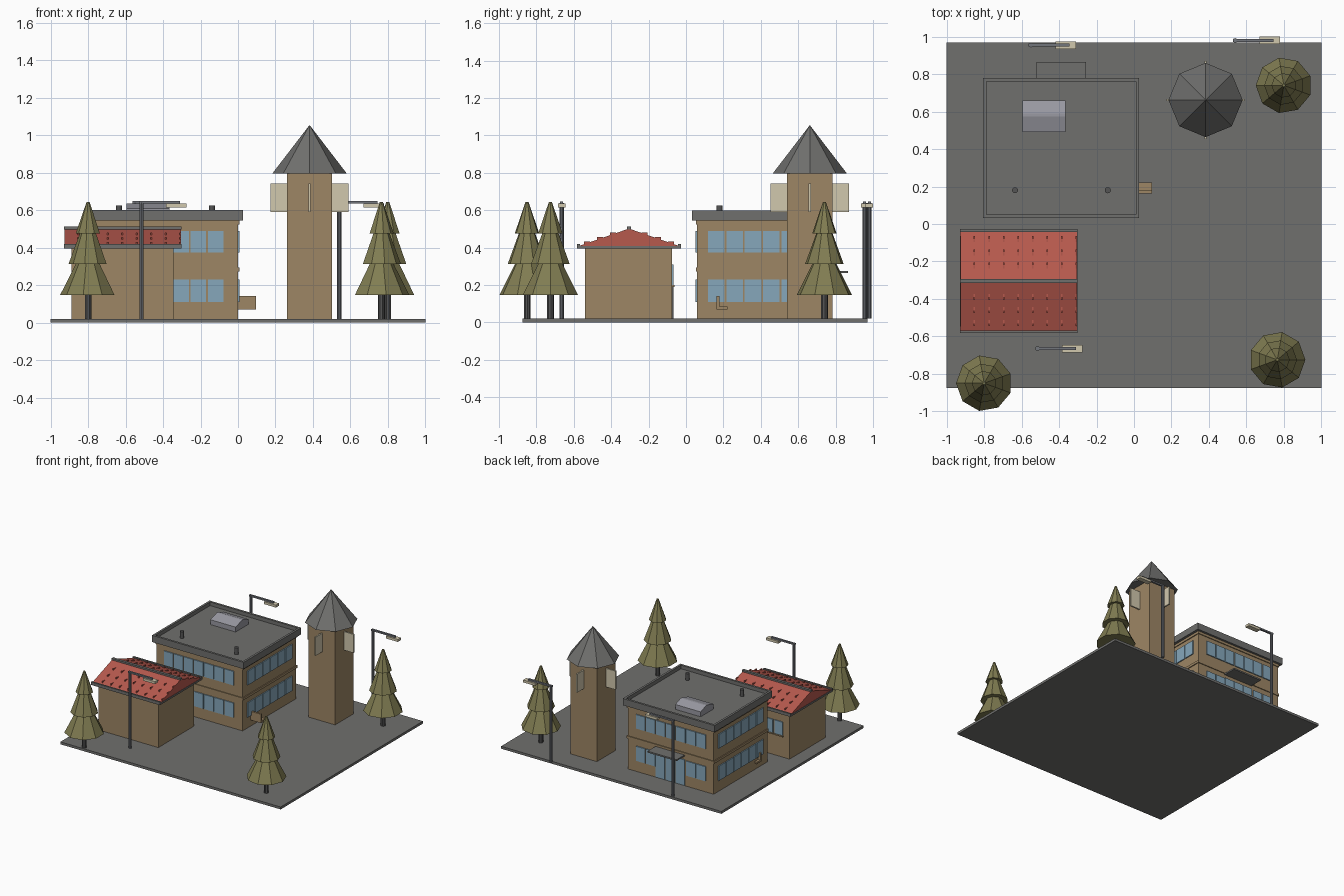
import bpy, bmesh, math
from mathutils import Matrix

cube = bpy.data.objects.get("Cube")
if cube:
    bpy.data.objects.remove(cube)


def material(name, r, g, b):
    m = bpy.data.materials.new(name)
    m.use_nodes = True
    m.diffuse_color = (r, g, b, 1)
    m.node_tree.nodes["Principled BSDF"].inputs["Base Color"].default_value = (r, g, b, 1)
    return m


BROWN = material("wall brown", .34, .24, .13)
GRAY = material("slate gray", .16, .16, .155)
DARK = material("dark gray", .09, .09, .09)
RED = material("tile red", .47, .10, .075)
BLUE = material("window blue", .24, .39, .50)
GREEN = material("tree green", .22, .205, .085)
CREAM = material("cream", .64, .58, .42)
LIGHT = material("light gray", .32, .32, .36)
STEEL = material("lamp steel", .17, .18, .20)


def finish(bm, name, mat):
    me = bpy.data.meshes.new(name)
    bm.normal_update()
    bm.to_mesh(me)
    bm.free()
    me.materials.append(mat)
    ob = bpy.data.objects.new(name, me)
    bpy.context.collection.objects.link(ob)
    return ob


def boxes(name, mat, spans):
    """One object from boxes given as (x0, x1, y0, y1, z0, z1)."""
    bm = bmesh.new()
    for x0, x1, y0, y1, z0, z1 in spans:
        mid = Matrix.Translation(((x0 + x1) / 2, (y0 + y1) / 2, (z0 + z1) / 2))
        size = Matrix.Diagonal((x1 - x0, y1 - y0, z1 - z0, 1))
        bmesh.ops.create_cube(bm, size=1, matrix=mid @ size)
    return finish(bm, name, mat)


def cones(name, mat, x, y, tiers, sides, turn=0):
    """Stacked cones given as (z0, z1, r0, r1)."""
    bm = bmesh.new()
    for z0, z1, r0, r1 in tiers:
        place = Matrix.Translation((x, y, (z0 + z1) / 2)) @ Matrix.Rotation(turn, 4, "Z")
        bmesh.ops.create_cone(bm, cap_ends=True, segments=sides, radius1=r0,
                              radius2=r1, depth=z1 - z0, matrix=place)
    return finish(bm, name, mat)


def prism(name, mat, x0, x1, profile):
    """A y-z profile extruded along x."""
    bm = bmesh.new()
    face = bm.faces.new([bm.verts.new((x0, y, z)) for y, z in profile])
    out = bmesh.ops.extrude_face_region(bm, geom=[face])
    bmesh.ops.translate(bm, vec=(x1 - x0, 0, 0),
                        verts=[v for v in out["geom"] if isinstance(v, bmesh.types.BMVert)])
    bmesh.ops.recalc_face_normals(bm, faces=bm.faces)
    return finish(bm, name, mat)


# Ground slab
boxes("ground_slab", GRAY, [(-1, 1, -.875, .97, 0, .02)])

# Main building: walls, ledges and roof with a raised rim
WX0, WX1, WY0, WY1 = -.78, 0, .06, .755
boxes("main_walls", BROWN, [(WX0, WX1, WY0, WY1, .02, .55)])
boxes("wall_ledges", BROWN, [(WX0 - .007, WX1 + .007, WY0 - .007, WY1 + .007, z, z + .02)
                             for z in (.273, .525)])
RX0, RX1, RY0, RY1, T = -.805, .028, .033, .78, .018
boxes("main_roof", GRAY, [
    (RX0, RX1, RY0, RY1, .545, .57),
    (RX0, RX0 + T, RY0, RY1, .57, .6), (RX1 - T, RX1, RY0, RY1, .57, .6),
    (RX0 + T, RX1 - T, RY0, RY0 + T, .57, .6), (RX0 + T, RX1 - T, RY1 - T, RY1, .57, .6)])

# Window rows on all four sides
panes = []
for z0, z1 in ((.11, .23), (.375, .49)):
    for i in range(7):
        x = -.71 + i * .0915
        panes.append((x, x + .083, WY0 - .008, WY0 + .01, z0, z1))
        door_zone = z0 < .2 and 1 < i < 5
        if not door_zone:
            panes.append((x, x + .083, WY1 - .01, WY1 + .008, z0, z1))
    for i in range(6):
        y = .118 + i * .098
        panes.append((WX0 - .008, WX0 + .01, y, y + .089, z0, z1))
        panes.append((WX1 - .01, WX1 + .008, y, y + .089, z0, z1))
boxes("main_windows", BLUE, panes)

# Rear entrance with canopy
boxes("entrance_doors", BLUE, [(x, x + .083, WY1 - .01, WY1 + .008, .025, .235)
                               for x in (-.52, -.43, -.34)])
boxes("entrance_canopy", GRAY, [(-.52, -.257, WY1, .865, .264, .276)])

# Side bench
boxes("side_bench", BROWN, [(x0, x1, y0, y1, z0, z1)
                            for x0, x1 in ((WX0 - .02, WX0), (WX1, .095))
                            for y0, y1, z0, z1 in ((.163, .178, .07, .142),
                                                   (.178, .222, .07, .085))])

# Rooftop skylight and vents
prism("skylight", LIGHT, -.595, -.365,
      [(.49, .565), (.66, .565), (.66, .61), (.59, .635), (.575, .635), (.49, .61)])
for i, x in enumerate((-.635, -.14)):
    cones(f"roof_vent_{i + 1}", DARK, x, .18, [(.565, .625, .016, .016)], 12)

# Small house with gable roof
boxes("house_walls", BROWN, [(-.888, -.345, -.54, -.075, .02, .41)])
EAVE, RIDGE, MID, HALF = .41, .502, -.305, .265
prism("house_roof", RED, -.925, -.305, [(MID - HALF, EAVE), (MID + HALF, EAVE), (MID, RIDGE)])
boxes("house_eaves", GRAY, [(-.928, -.302, MID - .272, MID + .272, .395, EAVE)]
      + [(-.928, -.302, MID + s - .007, MID + s + .007, .395, .42) for s in (-.27, .27)])
boxes("ridge_cap", GRAY, [(-.928, -.302, MID - .011, MID + .011, .497, .512)])
tiles = []
for i in range(8):
    x = -.925 + i * .0775 + .0775
    for d in (.08, .15, .22):
        z = RIDGE - (RIDGE - EAVE) * d / HALF
        for s in (-1, 1):
            ys = sorted((MID + s * (d - .012), MID + s * (d + .02)))
            tiles.append((x - .008, x, ys[0], ys[1], z - .008, z + .006))
boxes("roof_tile_ribs", RED, tiles)
house_windows = [(x, x + .075, -.08, -.067, .2, .31) for x in (-.83, -.74, -.54, -.45)]
boxes("house_windows", BLUE, house_windows)
boxes("house_sills", BROWN, [(a - .005, b + .005, -.08, -.062, .19, .2)
                             for a, b, *rest in house_windows])
boxes("house_door", DARK, [(-.655, -.565, -.08, -.068, .02, .2)])

# Tower with crossed cream fins and octagonal spire
TX, TY = .382, .662
boxes("tower_walls", BROWN, [(TX - .121, TX + .121, TY - .121, TY + .121, .02, .8)])
boxes("tower_fins", CREAM, [(TX - .209, TX + .209, TY - .006, TY + .006, .59, .742),
                            (TX - .006, TX + .006, TY - .209, TY + .209, .59, .742)])
cones("tower_spire", GRAY, TX, TY, [(.797, 1.055, .198, 0)], 8)

# Trees
for i, (x, y, turn) in enumerate(((.80, .74, 90), (.765, -.725, -90), (-.80, -.85, 90))):
    cones(f"tree_trunk_{i + 1}", DARK, x, y, [(.02, .16, .018, .018)], 9)
    cones(f"tree_crown_{i + 1}", GREEN, x, y,
          [(.147, .312, .15, .066), (.312, .477, .105, .044), (.477, .645, .066, .008)],
          9, math.radians(turn))

# Street lamps
for i, (x, y) in enumerate(((-.515, -.665), (-.55, .955), (.54, .98))):
    cones(f"lamp_pole_{i + 1}", STEEL, x, y, [(.02, .64, .012, .012)], 10)
    boxes(f"lamp_arm_{i + 1}", STEEL, [(x - .012, x + .205, y - .008, y + .008, .635, .648)])
    boxes(f"lamp_head_{i + 1}", CREAM, [(x + .13, x + .24, y - .02, y + .02, .615, .635)])
